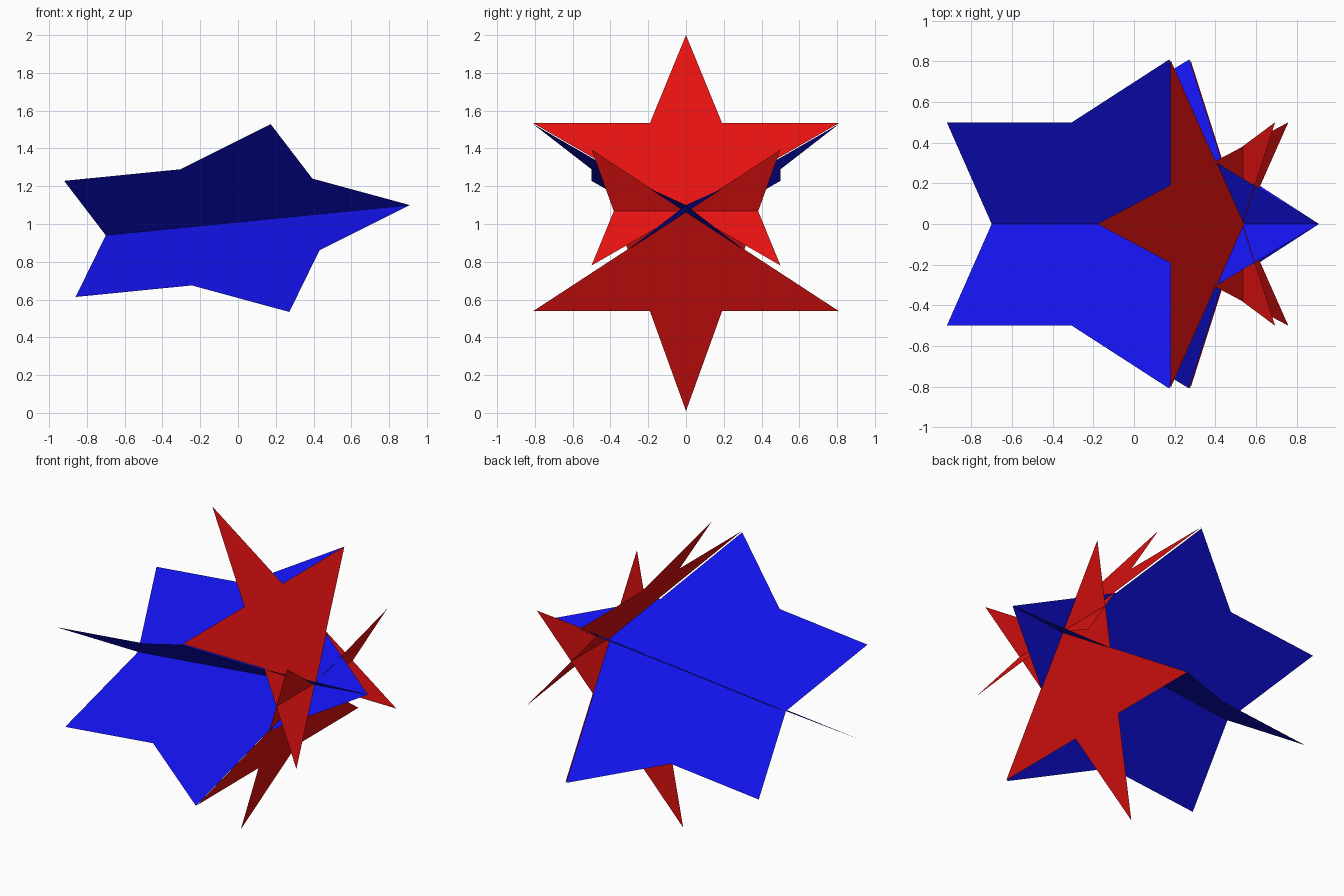
import bpy
import bmesh
from math import pi, cos, sin
from mathutils import Vector

cube = bpy.data.objects.get("Cube")
if cube:
    bpy.data.objects.remove(cube, do_unlink=True)


def make_material(name, color):
    mat = bpy.data.materials.new(name)
    mat.use_nodes = True
    mat.diffuse_color = color
    mat.node_tree.nodes["Principled BSDF"].inputs["Base Color"].default_value = color
    return mat


def make_star(name, tip, notch, side, outer, inner, mat):
    """Flat five-pointed star: axis runs from a tip to the opposite notch."""
    tip, notch = Vector(tip), Vector(notch)
    axis = (tip - notch).normalized()
    side = Vector(side)
    side = (side - axis * side.dot(axis)).normalized()
    centre = tip - axis * outer
    bm = bmesh.new()
    ring = []
    for i in range(10):
        radius = inner if i % 2 else outer
        angle = i * pi / 5
        ring.append(bm.verts.new(centre + radius * (axis * cos(angle) + side * sin(angle))))
    # Central pentagon plus five triangular points
    notches = ring[1::2]
    bm.faces.new(notches)
    for i in range(5):
        bm.faces.new((notches[i - 1], ring[2 * i], notches[i]))
    mesh = bpy.data.meshes.new(name)
    bm.to_mesh(mesh)
    bm.free()
    mesh.materials.append(mat)
    obj = bpy.data.objects.new(name, mesh)
    bpy.context.collection.objects.link(obj)
    return obj


blue = make_material("blue", (0.006, 0.006, 0.8, 1))
red = make_material("red", (0.8, 0.006, 0.006, 1))

# Two broad stars crossing along a shared, slightly tilted axis
for name, y in (("blue_star_left", -0.851), ("blue_star_right", 0.851)):
    make_star(name, (0.91, 0, 1.1), (-0.7, 0, 0.94), (-0.052, y, 0.523), 1.0, 0.618, blue)

# Two slender stars meeting at their lower notches
meeting = (0.536, 0, 1.07)
make_star("red_star_upper", (-0.18, 0, 2.0), meeting, (0, 1, 0), 0.851, 0.325, red)
make_star("red_star_lower", (0.02, 0, 0.01), meeting, (0, 1, 0), 0.851, 0.325, red)
